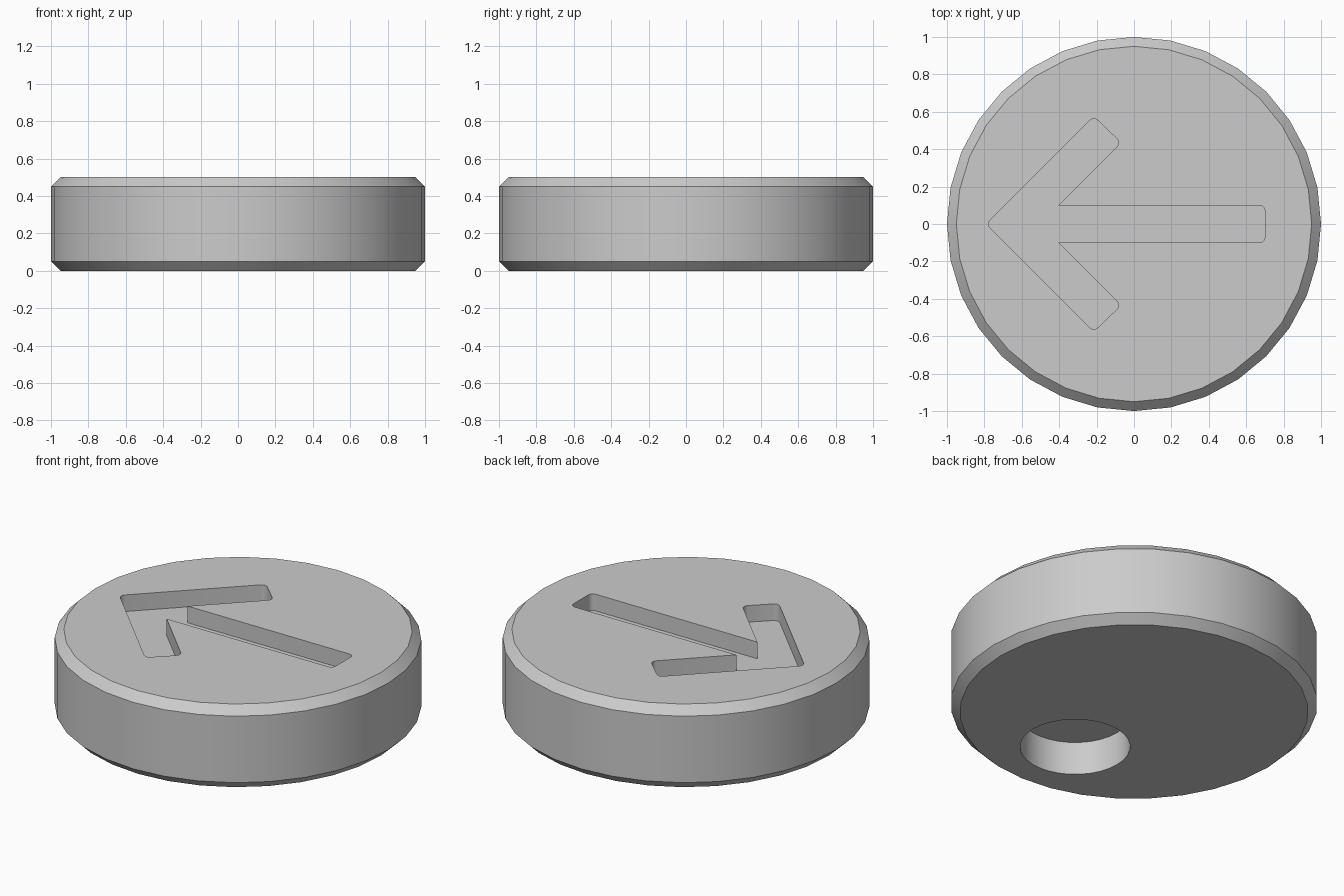
import bpy
import bmesh
import math
from mathutils import Vector

cube = bpy.data.objects.get("Cube")
if cube:
    bpy.data.objects.remove(cube, do_unlink=True)

SIDES = 32
HEIGHT = 0.5
CHAMFER = 0.05

grey = bpy.data.materials.new("plain grey")
grey.use_nodes = True
colour = (0.6, 0.6, 0.6, 1)
grey.diffuse_color = colour
grey.node_tree.nodes["Principled BSDF"].inputs["Base Color"].default_value = colour


def circle(radius, centre=(0, 0)):
    """Points around a circle, starting on +x."""
    steps = [math.tau * i / SIDES for i in range(SIDES)]
    return [(centre[0] + radius * math.cos(a), centre[1] + radius * math.sin(a)) for a in steps]


def fillet(corners, radius, steps=4):
    """Round the marked corners of an outline of (x, y, rounded) entries."""
    outline = []
    for i, (x, y, rounded) in enumerate(corners):
        p = Vector((x, y))
        if not rounded:
            outline.append((x, y))
            continue
        a = (Vector(corners[i - 1][:2]) - p).normalized()
        b = (Vector(corners[(i + 1) % len(corners)][:2]) - p).normalized()
        # All rounded corners are right angles
        centre = p + (a + b) * radius
        for s in range(steps + 1):
            t = math.pi / 2 * s / steps
            q = centre - b * radius * math.cos(t) - a * radius * math.sin(t)
            outline.append((q.x, q.y))
    return outline


def loft(name, rings):
    """Closed solid through a stack of (outline, z) rings."""
    bm = bmesh.new()
    loops = [[bm.verts.new((x, y, z)) for x, y in pts] for pts, z in rings]
    for low, high in zip(loops, loops[1:]):
        n = len(low)
        for i in range(n):
            j = (i + 1) % n
            bm.faces.new((low[i], low[j], high[j], high[i]))
    bm.faces.new(loops[0][::-1])
    bm.faces.new(loops[-1])
    bmesh.ops.recalc_face_normals(bm, faces=bm.faces)
    mesh = bpy.data.meshes.new(name)
    bm.to_mesh(mesh)
    bm.free()
    mesh.materials.append(grey)
    obj = bpy.data.objects.new(name, mesh)
    bpy.context.collection.objects.link(obj)
    return obj


# Chamfered disc body
rim, face = circle(1), circle(1 - CHAMFER)
disc = loft("arrow_disc", [(face, 0), (rim, CHAMFER), (rim, HEIGHT - CHAMFER), (face, HEIGHT)])

# Arrow outline: upper half mirrored about the x axis
half = [(0.7, 0.1, True), (-0.405, 0.1, False), (-0.07, 0.435, True), (-0.215, 0.575, True)]
arrow = half + [(-0.79, 0, True)] + [(x, -y, r) for x, y, r in reversed(half)]
arrow = fillet(arrow, 0.03)

# Arrow recess in the top and round socket in the underside
socket = circle(0.3, (0, -0.5))
cutters = [
    loft("arrow_cutter", [(arrow, HEIGHT - 0.1), (arrow, HEIGHT + 0.1)]),
    loft("socket_cutter", [(socket, -0.1), (socket, 0.2)]),
]

bpy.ops.object.select_all(action="DESELECT")
disc.select_set(True)
bpy.context.view_layer.objects.active = disc
for cutter in cutters:
    cutter.hide_render = True
    mod = disc.modifiers.new("cut", "BOOLEAN")
    mod.operation = "DIFFERENCE"
    mod.solver = "EXACT"
    mod.object = cutter
    bpy.ops.object.modifier_apply(modifier=mod.name)
    bpy.data.objects.remove(cutter, do_unlink=True)

bpy.ops.object.shade_smooth_by_angle(angle=math.radians(30))
